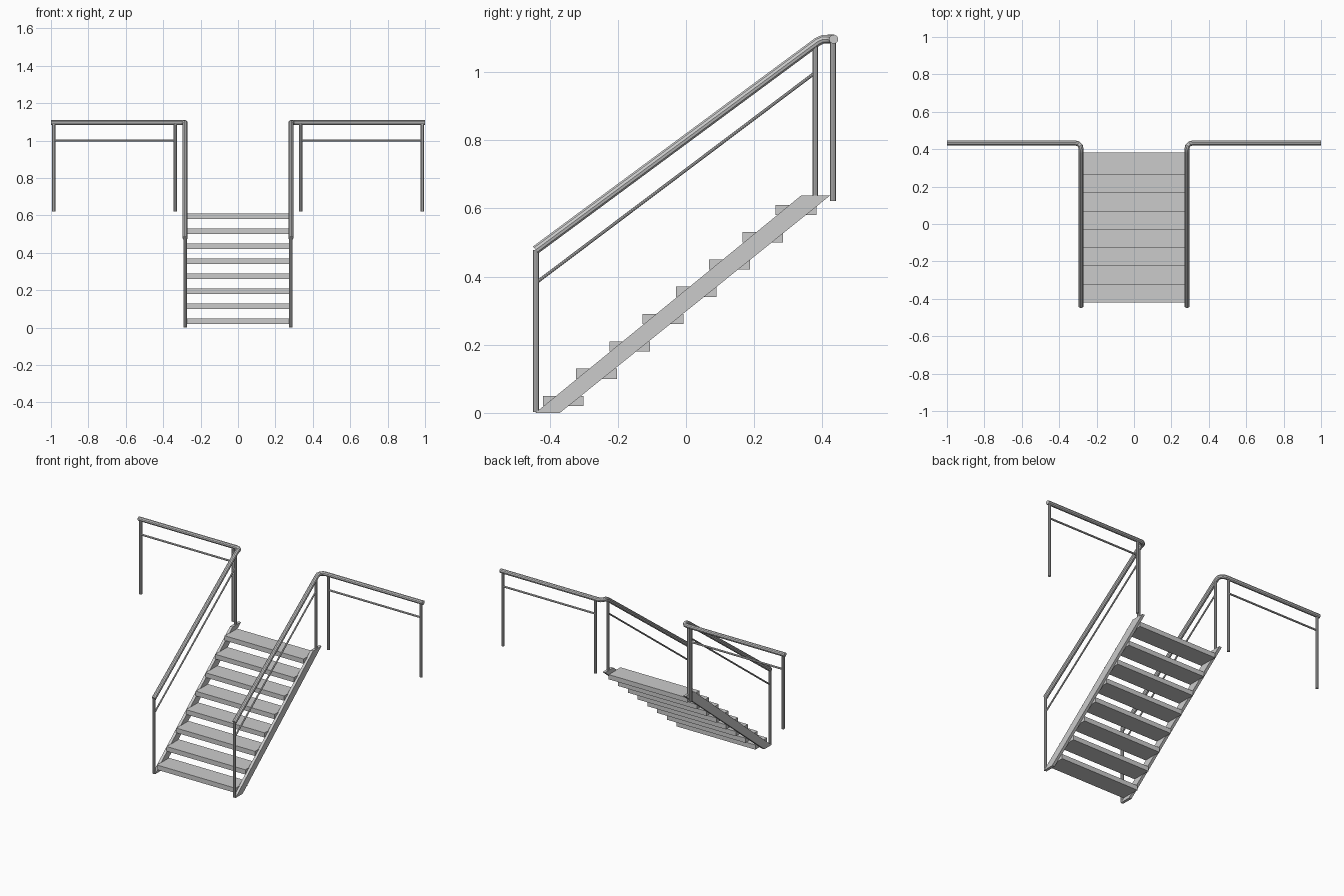
import bpy, bmesh
from mathutils import Vector

if "Cube" in bpy.data.objects:
    bpy.data.objects.remove(bpy.data.objects["Cube"])

SX = 0.283          # stair side line
RY = 0.433          # landing rail line


def mesh_object(name, bm):
    bmesh.ops.recalc_face_normals(bm, faces=bm.faces)
    me = bpy.data.meshes.new(name)
    bm.to_mesh(me)
    bm.free()
    ob = bpy.data.objects.new(name, me)
    bpy.context.collection.objects.link(ob)
    return ob


def box(name, lo, hi):
    bm = bmesh.new()
    bmesh.ops.create_cube(bm, size=1)
    lo, hi = Vector(lo), Vector(hi)
    for v in bm.verts:
        v.co = (lo + hi) / 2 + v.co * (hi - lo)
    return mesh_object(name, bm)


def tube(name, points, radius):
    cu = bpy.data.curves.new(name, 'CURVE')
    cu.dimensions = '3D'
    cu.bevel_depth = radius
    cu.bevel_resolution = 3
    cu.use_fill_caps = True
    sp = cu.splines.new('POLY')
    sp.points.add(len(points) - 1)
    for p, co in zip(sp.points, points):
        p.co = (*co, 1)
    ob = bpy.data.objects.new(name, cu)
    bpy.context.collection.objects.link(ob)
    bpy.ops.object.select_all(action='DESELECT')
    ob.select_set(True)
    bpy.context.view_layer.objects.active = ob
    bpy.ops.object.convert(target='MESH')
    bpy.ops.object.shade_smooth_by_angle()


def stringer(name, x, width):
    bm = bmesh.new()
    profile = [(-0.442, 0), (-0.37, 0), (0.422, 0.637), (0.337, 0.637)]
    f = bm.faces.new([bm.verts.new((x - width / 2, y, z)) for y, z in profile])
    ext = bmesh.ops.extrude_face_region(bm, geom=[f])
    bmesh.ops.translate(bm, vec=(width, 0, 0),
                        verts=[g for g in ext['geom'] if isinstance(g, bmesh.types.BMVert)])
    mesh_object(name, bm)


# Treads
for i in range(8):
    y, z = -0.42 + 0.0975 * i, 0.02 + 0.08 * i
    box(f"tread_{i + 1}", (-0.277, y, z), (0.277, y + 0.12, z + 0.03))

for s, side in ((-1, "left"), (1, "right")):
    x = s * SX
    stringer(f"{side}_stringer", x, 0.018)

    # Handrail: slope, rounded corner, landing run
    tube(f"{side}_handrail", [
        (x, -0.441, 0.478), (x, 0.385, 1.088), (x, 0.402, 1.096),
        (s * 0.287, 0.418, 1.096), (s * 0.298, 0.429, 1.096),
        (s * 0.314, RY, 1.096), (s * 1.0, RY, 1.096)], 0.0135)

    # Stair posts and lower rail
    tube(f"{side}_bottom_post", [(x, -0.44, 0.003), (x, -0.44, 0.478)], 0.009)
    tube(f"{side}_top_post", [(x, 0.379, 0.62), (x, 0.379, 1.085)], 0.009)
    tube(f"{side}_stair_lower_rail", [(x, -0.438, 0.383), (x, 0.379, 0.998)], 0.005)

    # Landing posts and lower rail
    for px, which in ((0.335, "inner"), (0.985, "outer")):
        tube(f"{side}_landing_{which}_post",
             [(s * px, RY - 0.002, 0.622), (s * px, RY - 0.002, 1.095)], 0.009)
    tube(f"{side}_landing_lower_rail",
         [(s * 0.335, RY - 0.002, 1.0), (s * 0.985, RY - 0.002, 1.0)], 0.006)
